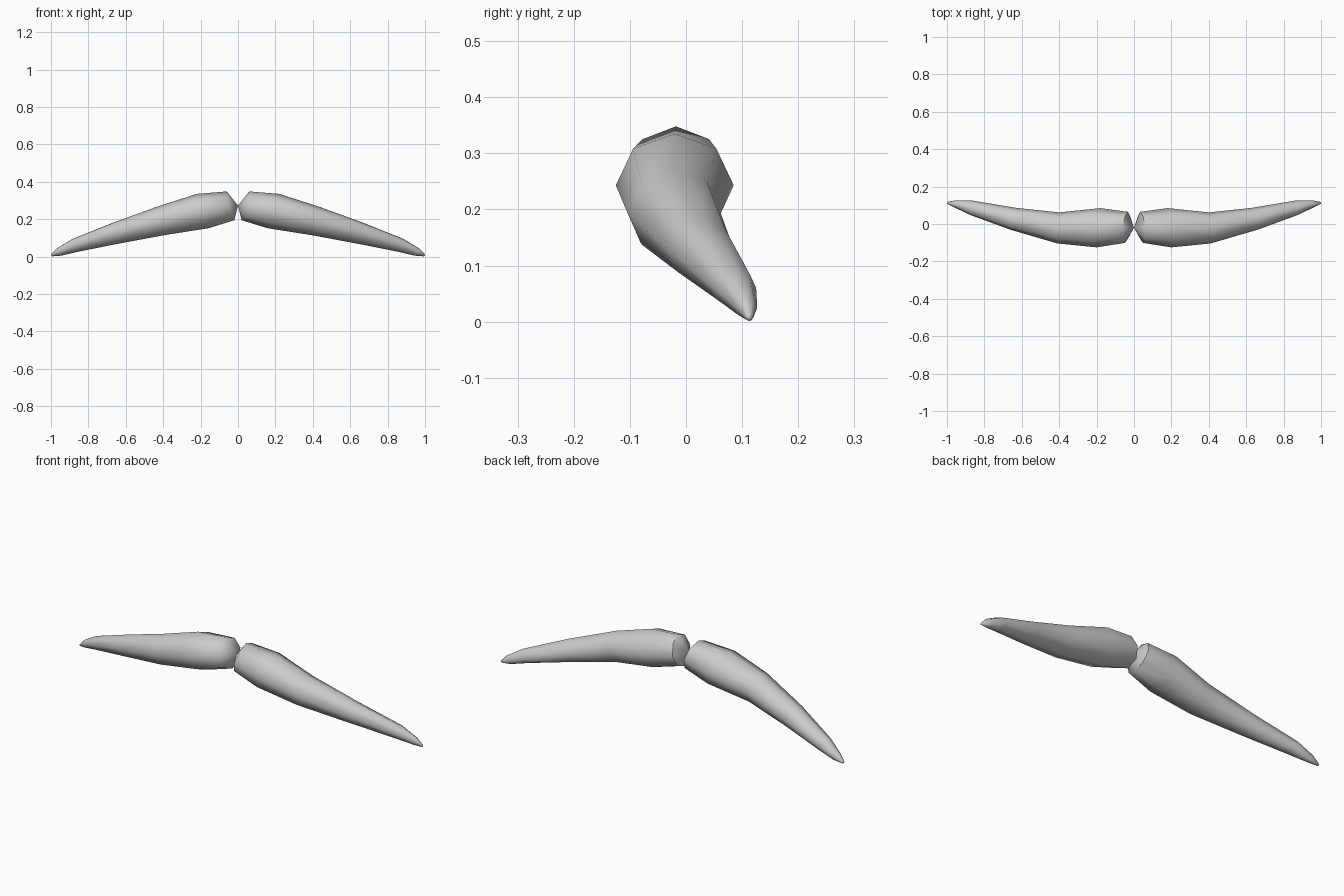
import bpy, bmesh, math

if "Cube" in bpy.data.objects:
    bpy.data.objects.remove(bpy.data.objects["Cube"])

grey = bpy.data.materials.new("light grey")
grey.diffuse_color = (0.6, 0.6, 0.6, 1)
grey.use_nodes = True
grey.node_tree.nodes["Principled BSDF"].inputs["Base Color"].default_value = grey.diffuse_color

SIDES = 8
# centre x, y, z, half depth (y), half height (z), x lean toward top, x lean toward back
RINGS = [
    (0.040, -0.018, 0.271, 0.083, 0.077, 0.020, -0.008),
    (0.190, -0.020, 0.243, 0.105, 0.092, 0.030, -0.010),
    (0.405, -0.021, 0.193, 0.083, 0.078, 0.015, -0.005),
    (0.645, 0.028, 0.127, 0.058, 0.056, 0.018, -0.018),
    (0.870, 0.087, 0.060, 0.038, 0.034, 0.015, -0.008),
    (0.955, 0.108, 0.025, 0.019, 0.020, 0.012, -0.006),
    (0.996, 0.113, 0.007, 0.006, 0.006, 0.002, -0.002),
]


def build_half():
    """Curved tapering half: octagonal rings, pointed inner end, blunt outer tip."""
    bm = bmesh.new()
    loops = []
    for x, y, z, ry, rz, lean_z, lean_y in RINGS:
        loop = []
        for i in range(SIDES):
            a = 2 * math.pi * i / SIDES
            c, s = math.cos(a), math.sin(a)
            loop.append(bm.verts.new((x + lean_z * s + lean_y * c, y + ry * c, z + rz * s)))
        loops.append(loop)
    inner = bm.verts.new((0, -0.02, 0.272))
    outer = bm.verts.new((1.0, 0.113, 0.006))
    for i in range(SIDES):
        j = (i + 1) % SIDES
        bm.faces.new((inner, loops[0][j], loops[0][i]))
        for a, b in zip(loops, loops[1:]):
            bm.faces.new((a[i], a[j], b[j], b[i]))
        bm.faces.new((loops[-1][i], loops[-1][j], outer))
    bmesh.ops.recalc_face_normals(bm, faces=bm.faces)
    me = bpy.data.meshes.new("moustache")
    bm.to_mesh(me)
    bm.free()
    me.materials.append(grey)
    ob = bpy.data.objects.new("moustache", me)
    bpy.context.collection.objects.link(ob)
    return ob


# Both halves, smooth along the body with a crisp inner end
moustache = build_half()
bpy.context.view_layer.objects.active = moustache
moustache.select_set(True)
bpy.ops.object.shade_smooth_by_angle(angle=math.radians(55))
mirror = moustache.modifiers.new("mirror", 'MIRROR')
mirror.use_mirror_merge = False
